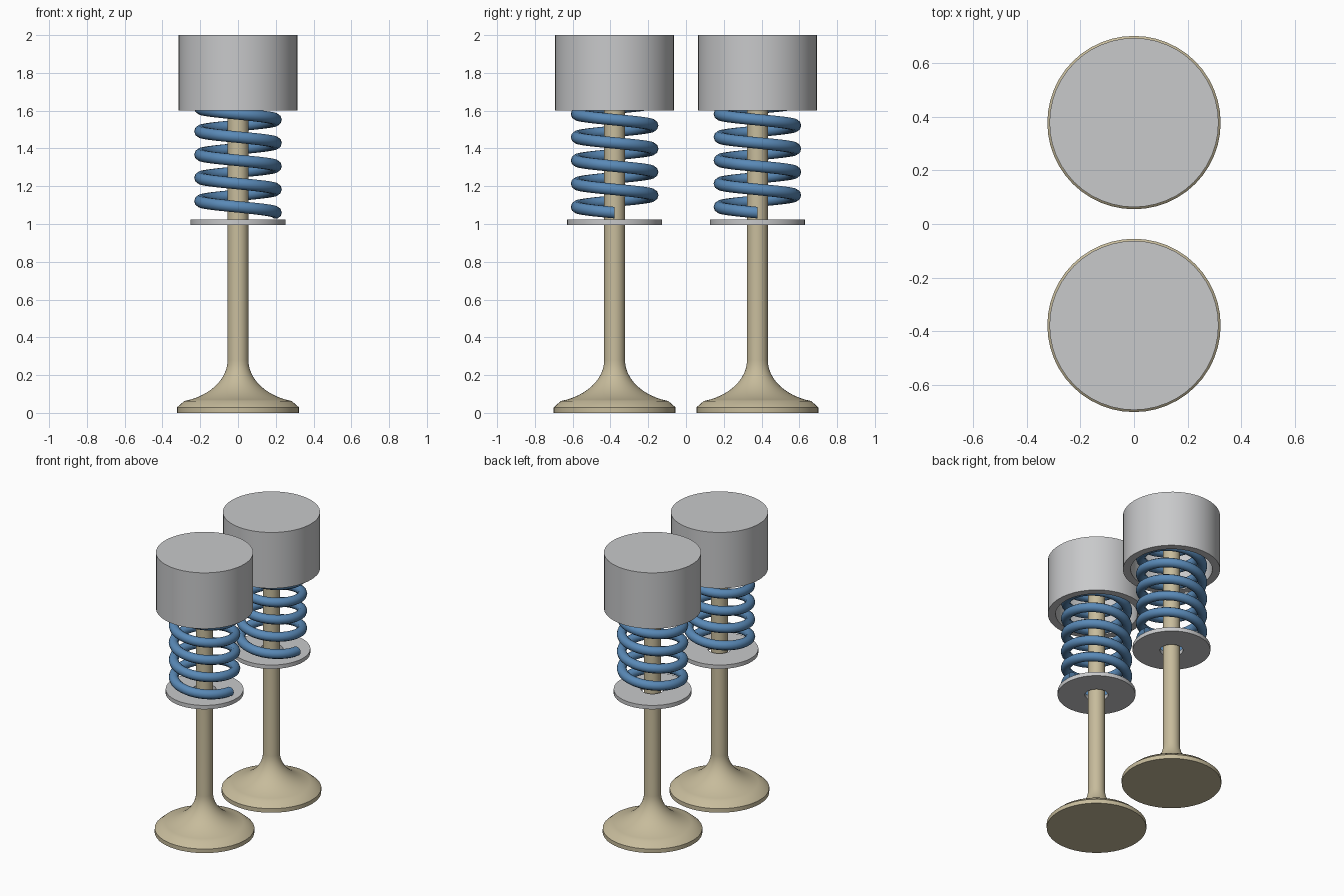
import bpy, bmesh, math

if "Cube" in bpy.data.objects:
    bpy.data.objects.remove(bpy.data.objects["Cube"])

SEGMENTS = 48


def material(name, colour):
    m = bpy.data.materials.new(name)
    m.diffuse_color = (*colour, 1)
    m.use_nodes = True
    m.node_tree.nodes["Principled BSDF"].inputs["Base Color"].default_value = m.diffuse_color
    return m


tan = material("tan metal", (0.57, 0.50, 0.33))
grey = material("grey metal", (0.58, 0.585, 0.595))
blue = material("blue steel", (0.10, 0.25, 0.47))


def finish(name, bm, mat, y, angle=30):
    bmesh.ops.recalc_face_normals(bm, faces=bm.faces)
    mesh = bpy.data.meshes.new(name)
    bm.to_mesh(mesh)
    bm.free()
    mesh.materials.append(mat)
    ob = bpy.data.objects.new(name, mesh)
    ob.location.y = y
    bpy.context.collection.objects.link(ob)
    bpy.ops.object.select_all(action='DESELECT')
    ob.select_set(True)
    bpy.context.view_layer.objects.active = ob
    bpy.ops.object.shade_smooth_by_angle(angle=math.radians(angle))
    return ob


def lathe(name, profile, mat, y, closed=False):
    """Spin (radius, z) points about the vertical axis; cap open ends."""
    bm = bmesh.new()
    rings = []
    for r, z in profile:
        rings.append([bm.verts.new((r * math.cos(a), r * math.sin(a), z))
                      for a in (2 * math.pi * i / SEGMENTS for i in range(SEGMENTS))])
    pairs = list(zip(rings, rings[1:]))
    if closed:
        pairs.append((rings[-1], rings[0]))
    for low, high in pairs:
        for i in range(SEGMENTS):
            j = (i + 1) % SEGMENTS
            bm.faces.new((low[i], low[j], high[j], high[i]))
    if not closed:
        bm.faces.new(rings[0])
        bm.faces.new(rings[-1])
    return finish(name, bm, mat, y)


def coil(name, y, radius=0.2, wire=0.032, z0=1.06, pitch=0.123, turns=7, steps=40, sides=10):
    """Left-handed helix of round wire with flat cut ends."""
    bm = bmesh.new()
    rings = []
    for i in range(turns * steps + 1):
        a = -2 * math.pi * i / steps
        z = z0 + pitch * i / steps
        ring = []
        for k in range(sides):
            b = 2 * math.pi * k / sides
            r = radius + wire * math.cos(b)
            ring.append(bm.verts.new((r * math.cos(a), r * math.sin(a), z + wire * math.sin(b))))
        rings.append(ring)
    for p, q in zip(rings, rings[1:]):
        for k in range(sides):
            n = (k + 1) % sides
            bm.faces.new((p[k], p[n], q[n], q[k]))
    bm.faces.new(rings[0])
    bm.faces.new(rings[-1])
    return finish(name, bm, blue, y, 40)


# Valve profile: seat edge, bevel, flared neck, then straight stem
neck = [(0.055 + 0.31 * (1 - math.cos(t)), 0.28 - 0.225 * math.sin(t))
        for t in (math.radians(75 * (1 - i / 12)) for i in range(13))]
valve = [(0.323, 0), (0.323, 0.029)] + neck + [(0.055, 1.95)]

for side, y in (("front", -0.378), ("back", 0.378)):
    lathe(side + "_valve", valve, tan, y)
    # Spring seat washer with a clearance hole
    lathe(side + "_spring_seat",
          [(0.075, 0.995), (0.252, 0.995), (0.252, 1.023), (0.075, 1.023)], grey, y, closed=True)
    coil(side + "_spring", y)
    # Hollow cap, open below
    lathe(side + "_cap", [(0.265, 1.95), (0.265, 1.6), (0.315, 1.6), (0.315, 2.0)], grey, y)
